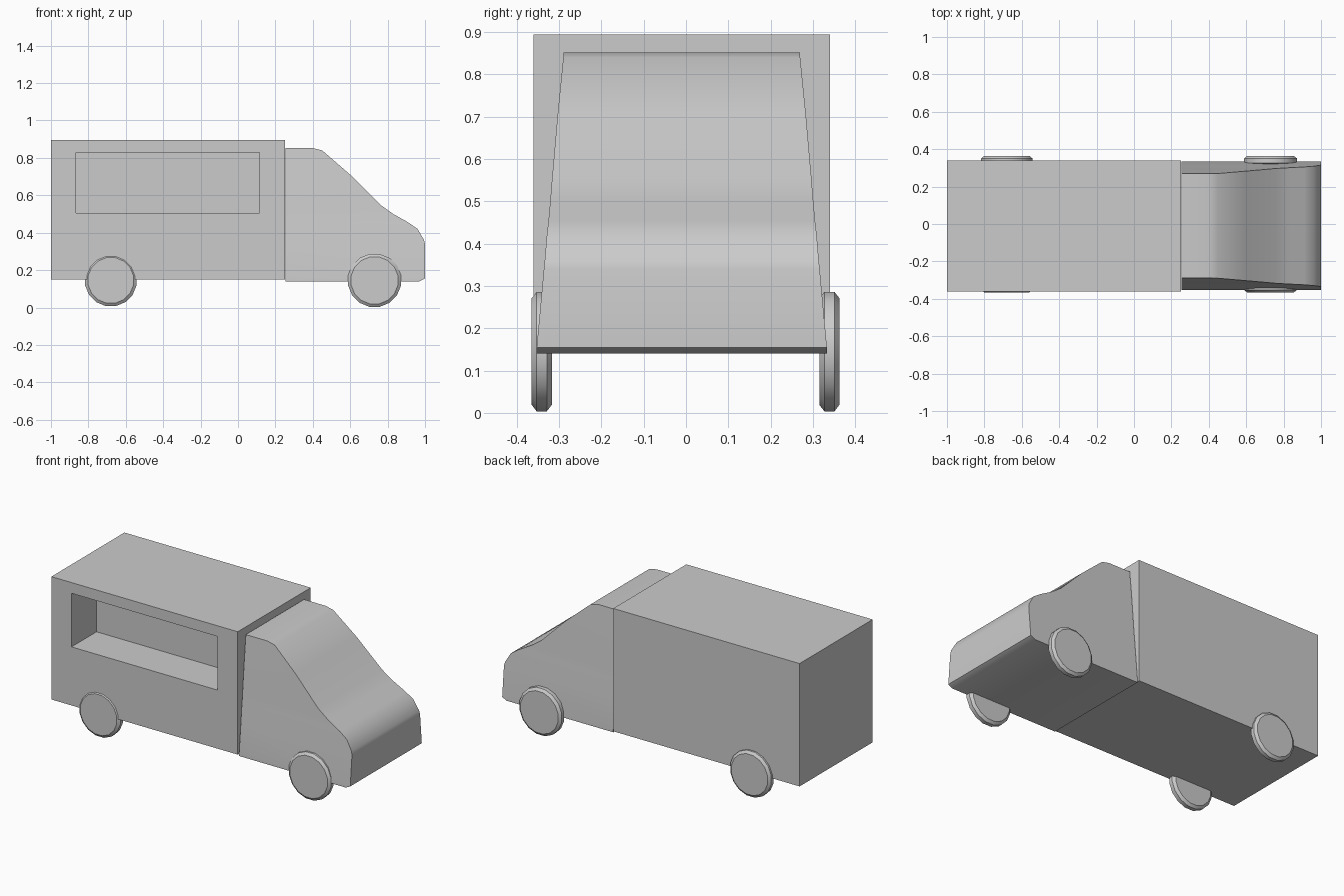
import bpy, bmesh, math

if "Cube" in bpy.data.objects:
    bpy.data.objects.remove(bpy.data.objects["Cube"])


def loft(name, rings, angle=30):
    """Skin a list of equal-length point rings and cap both ends."""
    bm = bmesh.new()
    vs = [[bm.verts.new(p) for p in ring] for ring in rings]
    n = len(vs[0])
    for a, b in zip(vs, vs[1:]):
        for i in range(n):
            j = (i + 1) % n
            bm.faces.new((a[i], a[j], b[j], b[i]))
    bm.faces.new(vs[0])
    bm.faces.new(vs[-1])
    bmesh.ops.recalc_face_normals(bm, faces=bm.faces[:])
    mesh = bpy.data.meshes.new(name)
    bm.to_mesh(mesh)
    bm.free()
    obj = bpy.data.objects.new(name, mesh)
    bpy.context.collection.objects.link(obj)
    bpy.ops.object.select_all(action='DESELECT')
    obj.select_set(True)
    bpy.context.view_layer.objects.active = obj
    bpy.ops.object.shade_smooth_by_angle(angle=math.radians(angle))
    return obj


def rect(x0, x1, z0, z1, y):
    return [(x0, y, z0), (x1, y, z0), (x1, y, z1), (x0, y, z1)]


# Cargo box with recessed serving window
body = (-1.0, 0.25, 0.15, 0.895)
window = (-0.865, 0.115, 0.505, 0.83)
loft("cargo_box", [rect(*body, 0.34), rect(*body, -0.36),
                   rect(*window, -0.36), rect(*window, -0.12)])

# Cab: (front x, z, half width) levels from roof to floor
levels = [(0.40, 0.852, 0.279), (0.45, 0.84, 0.280), (0.60, 0.71, 0.293),
          (0.76, 0.55, 0.307), (0.83, 0.50, 0.311), (0.91, 0.455, 0.315),
          (0.96, 0.42, 0.319), (0.995, 0.36, 0.324), (1.0, 0.34, 0.326),
          (1.0, 0.155, 0.343), (0.97, 0.14, 0.343)]
mid, back = -0.01, 0.255
loft("cab", [[(back, mid - w, z), (x, mid - w, z), (x, mid + w, z), (back, mid + w, z)]
             for x, z, w in levels])

# Wheels with rounded rims
for end, x, r in (("rear", -0.68, 0.14), ("front", 0.73, 0.144)):
    for side, y in (("left", 0.339), ("right", -0.341)):
        profile = [(-0.024, r - 0.016), (-0.012, r), (0.012, r), (0.024, r - 0.016)]
        loft(f"{end}_{side}_wheel",
             [[(x + q * math.cos(t), y + d, 0.145 + q * math.sin(t))
               for t in (2 * math.pi * (k + 0.5) / 16 for k in range(16))]
              for d, q in profile])
